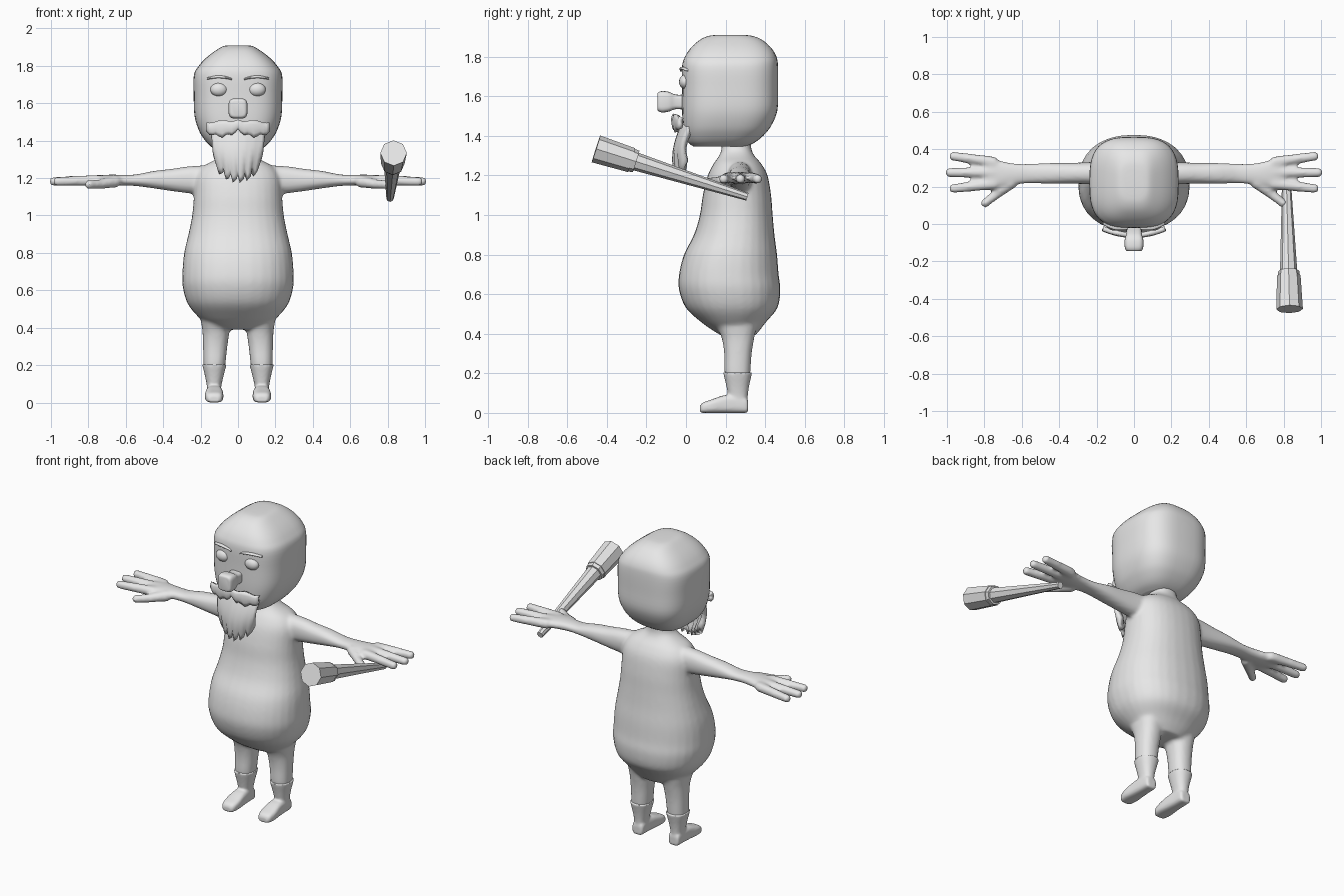
import bpy, bmesh, math
from mathutils import Vector, Matrix

if "Cube" in bpy.data.objects:
    bpy.data.objects.remove(bpy.data.objects["Cube"])

clay = bpy.data.materials.new("plain_grey")
clay.use_nodes = True
clay.diffuse_color = (0.8, 0.8, 0.8, 1)
clay.node_tree.nodes["Principled BSDF"].inputs["Base Color"].default_value = (0.8, 0.8, 0.8, 1)


def finish(name, bm, smooth=True, fuse=0):
    """Turn a bmesh into an object; fuse blends overlapping pieces into one skin."""
    bmesh.ops.recalc_face_normals(bm, faces=bm.faces)
    mesh = bpy.data.meshes.new(name)
    bm.to_mesh(mesh)
    bm.free()
    mesh.materials.append(clay)
    for p in mesh.polygons:
        p.use_smooth = smooth
    ob = bpy.data.objects.new(name, mesh)
    bpy.context.collection.objects.link(ob)
    if fuse:
        re = ob.modifiers.new("fuse", 'REMESH')
        re.mode = 'VOXEL'
        re.voxel_size = fuse
        re.use_smooth_shade = True
        sm = ob.modifiers.new("soften", 'SMOOTH')
        sm.factor = 0.5
        sm.iterations = 5
    return ob


def spline(rows, steps):
    """Catmull-Rom through a list of equal-length tuples."""
    out = []
    for i in range(len(rows) - 1):
        a, b, c, d = (rows[max(0, min(len(rows) - 1, k))] for k in range(i - 1, i + 3))
        for j in range(steps):
            t = j / steps
            out.append([0.5 * (2 * q + (r - p) * t + (2 * p - 5 * q + 4 * r - s) * t * t
                               + (3 * q - p - 3 * r + s) * t ** 3)
                        for p, q, r, s in zip(a, b, c, d)])
    return out + [list(rows[-1])]


def loft(bm, rings, axis='z', power=2.3, side=1, sides=32, steps=4):
    """Rings are (t, a_min, a_max, b_min, b_max) along an axis."""
    loops = []
    for t, a0, a1, b0, b1 in spline(rings, steps):
        loop = []
        for k in range(sides):
            ang = math.tau * k / sides
            c, s = math.cos(ang), math.sin(ang)
            a = (a0 + a1) / 2 + (a1 - a0) / 2 * math.copysign(abs(c) ** (2 / power), c)
            b = (b0 + b1) / 2 + (b1 - b0) / 2 * math.copysign(abs(s) ** (2 / power), s)
            x, y, z = {'z': (a, b, t), 'x': (t, a, b), 'y': (a, t, b)}[axis]
            loop.append(bm.verts.new((x * side, y, z)))
        loops.append(loop)
    for lo, hi in zip(loops, loops[1:]):
        for k in range(sides):
            n = (k + 1) % sides
            bm.faces.new((lo[k], lo[n], hi[n], hi[k]))
    bm.faces.new(loops[0])
    bm.faces.new(loops[-1])


def tube(bm, p, q, r0, r1, sides=12, side=1):
    p, q = Vector(p), Vector(q)
    p.x *= side
    q.x *= side
    d = q - p
    m = Matrix.Translation((p + q) / 2) @ d.to_track_quat('Z', 'Y').to_matrix().to_4x4()
    bmesh.ops.create_cone(bm, cap_ends=True, segments=sides, radius1=r0, radius2=r1,
                          depth=d.length, matrix=m)


def ball(bm, centre, scale, side=1):
    m = Matrix.Translation((centre[0] * side, *centre[1:])) @ Matrix.Diagonal((*scale, 1))
    bmesh.ops.create_uvsphere(bm, u_segments=20, v_segments=12, radius=1, matrix=m)


def sheet(name, cols, rows, place, thick):
    """Curved plate: place(u, v) gives a point, u in -1..1 and v in 0..1."""
    bm = bmesh.new()
    g = [[bm.verts.new(place(2 * i / cols - 1, j / rows)) for i in range(cols + 1)]
         for j in range(rows + 1)]
    for j in range(rows):
        for i in range(cols):
            bm.faces.new((g[j][i], g[j + 1][i], g[j + 1][i + 1], g[j][i + 1]))
    ob = finish(name, bm)
    so = ob.modifiers.new("thickness", 'SOLIDIFY')
    so.thickness = thick
    so.offset = 0
    return ob


# Torso, legs, arms and hands blended into one skin
body = bmesh.new()
torso = [(0.39, .11, .18, .35), (0.42, .165, .13, .375), (0.46, .215, .075, .405),
         (0.53, .27, .0, .462), (0.62, .296, -.035, .477), (0.7, .297, -.035, .468),
         (0.8, .288, -.01, .46), (0.9, .265, .04, .447), (1.0, .245, .07, .438),
         (1.1, .236, .085, .43), (1.2, .228, .11, .412), (1.26, .19, .14, .38),
         (1.3, .12, .168, .345), (1.34, .08, .18, .33), (1.42, .075, .18, .33)]
loft(body, [(z, -w, w, f, b) for z, w, f, b in torso])
for s in (1, -1):
    loft(body, [(0.16, .075, .18, .21, .32), (0.2, .068, .184, .195, .325),
                (0.3, .057, .187, .193, .332), (0.38, .046, .19, .18, .345),
                (0.46, .04, .2, .15, .36), (0.54, .06, .19, .17, .35)], side=s)
    loft(body, [(0.1, .2, .34, 1.11, 1.27), (0.25, .213, .33, 1.118, 1.264),
                (0.35, .215, .327, 1.13, 1.25), (0.45, .215, .326, 1.145, 1.238),
                (0.55, .218, .322, 1.158, 1.219), (0.62, .212, .322, 1.16, 1.218),
                (0.7, .195, .335, 1.158, 1.218), (0.77, .185, .358, 1.16, 1.212),
                (0.81, .2, .345, 1.168, 1.205)], axis='x', side=s)
    for y0, y1, tip in ((.33, .362, .965), (.275, .275, .985), (.215, .19, .965)):
        tube(body, (.74, y0, 1.188), (tip, y1, 1.182), .03, .025, side=s)
        ball(body, (tip, y1, 1.182), (.025, .025, .025), s)
    tube(body, (.65, .225, 1.182), (.735, .16, 1.168), .034, .026, side=s)
    tube(body, (.735, .16, 1.168), (.795, .112, 1.165), .026, .023, side=s)
    for c in ((.735, .16, 1.168), (.795, .112, 1.165)):
        ball(body, c, (.025, .025, .025), s)
finish("body", body, fuse=0.011)

# Boots with a raised cuff
for s, label in ((1, "left"), (-1, "right")):
    boot = bmesh.new()
    loft(boot, [(0.03, .088, .168, .2, .312), (0.08, .09, .166, .212, .312),
                (0.13, .08, .174, .205, .318), (0.185, .066, .187, .192, .33),
                (0.205, .061, .191, .188, .335)], side=s)
    loft(boot, [(0.07, .1, .155, .0, .035), (0.085, .085, .17, .0, .052),
                (0.13, .078, .177, .0, .068), (0.19, .082, .172, .0, .088),
                (0.25, .087, .168, .0, .092), (0.3, .09, .165, .0, .08),
                (0.314, .098, .158, .0, .06)], axis='y', power=3.2, side=s)
    finish(label + "_boot", boot, fuse=0.007)

# Blocky rounded head
head = bmesh.new()
skull = [(1.345, .1, .04, .3), (1.365, .14, .012, .345), (1.4, .175, -.005, .39),
         (1.45, .207, -.015, .43), (1.53, .232, -.02, .462), (1.64, .237, -.02, .465),
         (1.75, .236, -.02, .465), (1.8, .21, -.005, .457), (1.845, .168, .025, .43),
         (1.885, .115, .07, .385), (1.905, .08, .115, .335), (1.91, .05, .16, .29)]
loft(head, [(z, -w, w, f, b) for z, w, f, b in skull], power=3, sides=48)
finish("head", head)

# Nose, narrow at the bridge and bulging at the tip
nose = bmesh.new()
loft(nose, [(-.145, -.032, .032, 1.535, 1.61), (-.14, -.044, .044, 1.525, 1.62),
            (-.12, -.05, .05, 1.518, 1.626), (-.085, -.05, .05, 1.523, 1.622),
            (-.05, -.042, .042, 1.535, 1.608), (.02, -.042, .042, 1.53, 1.61)],
     axis='y', power=4)
finish("nose", nose)

# Eyes and thin brows
for s, label in ((1, "left"), (-1, "right")):
    eye = bmesh.new()
    ball(eye, (.102, -.005, 1.673), (.046, .03, .036), s)
    finish(label + "_eye", eye)
    brow = bmesh.new()
    loft(brow, [(.032, -.03, -.015, 1.724, 1.732), (.06, -.033, .0, 1.73, 1.743),
                (.11, -.03, .01, 1.734, 1.749), (.165, -.005, .03, 1.726, 1.738)],
         axis='x', side=s, sides=12)
    finish(label + "_brow", brow)


# Beard with vertical folds and a ragged hem
def beard_point(u, v):
    k = round((u + 1) * 9)
    hem = 1.195 + .06 * u * u + (0.022 if k % 3 == 0 else -.018 if k % 3 == 1 else 0)
    z = 1.455 + (hem - 1.455) * v
    half = .138 - .036 * v * v
    y = -.01 - .06 * math.sin(min(v * 1.9, 1.57)) + .045 * u * u + .03 * v * v
    return half * u, y + .005 * v * math.cos(k * 2.1), z


sheet("beard", 18, 8, beard_point, 0.03)


# Moustache sweeping back to drooping tips
def moustache_point(u, v):
    a = abs(u)
    top = 1.508 - .012 * a - .006 * math.sin(a * 9)
    low = 1.458 - .028 * math.sin(a * math.pi) + .008 * math.cos(a * 18) - .008 * a
    return .165 * u, -.056 + .035 * a * a - .008 * math.sin(v * math.pi), top + (low - top) * v


sheet("moustache", 20, 4, moustache_point, 0.022)

# Faceted club gripped by the left hand
club = bmesh.new()
grip, butt = Vector((.813, .31, 1.092)), Vector((.832, -.455, 1.334))
at = lambda t: grip.lerp(butt, t)
tube(club, at(0), at(.76), .02, .047, 8)
tube(club, at(.735), at(.78), .057, .06, 8)
tube(club, at(.765), at(1), .063, .071, 8)
finish("club", club, smooth=False)
